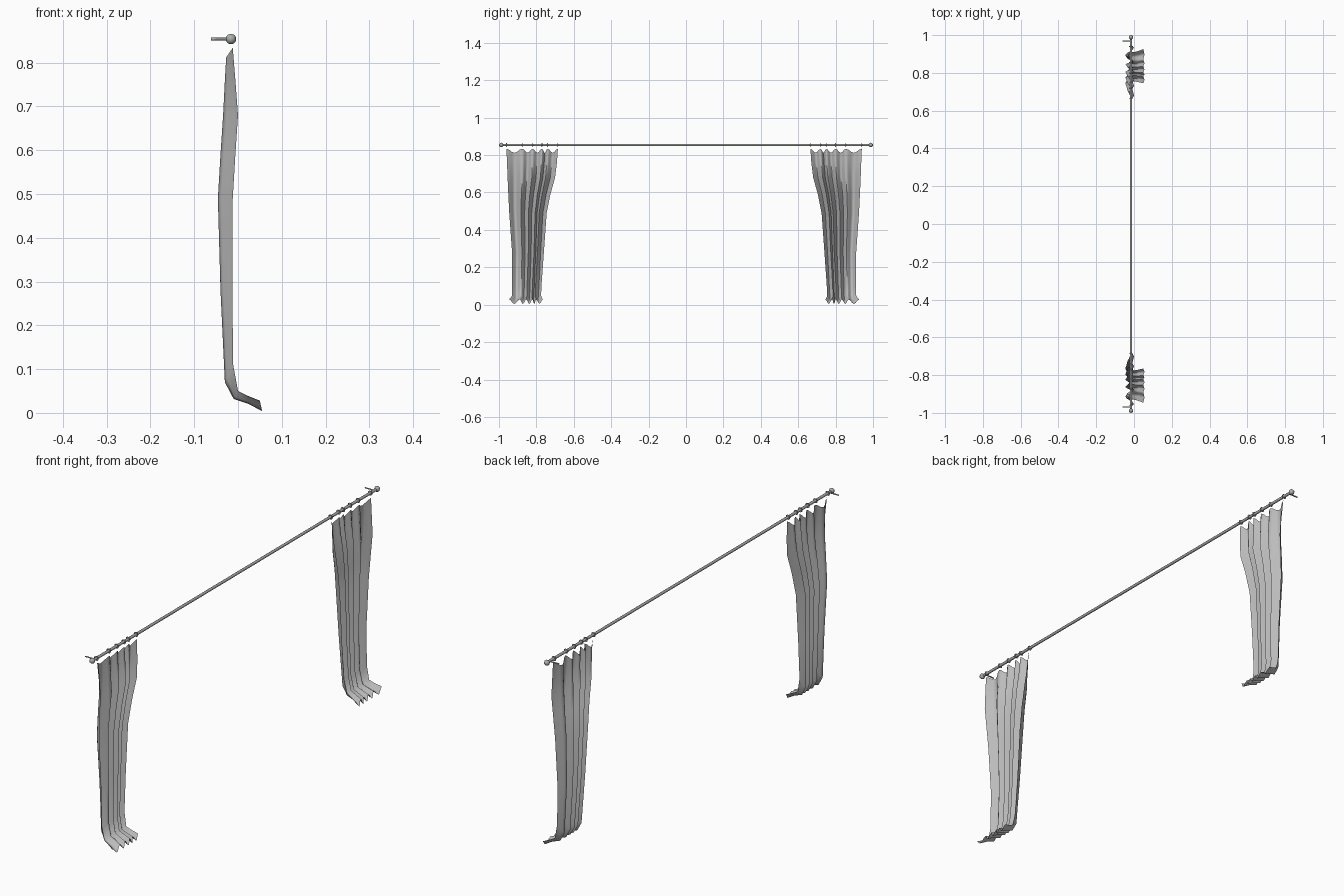
import bpy, math
from mathutils import Vector

cube = bpy.data.objects.get("Cube")
if cube:
    bpy.data.objects.remove(cube)


def material(name, rgb):
    m = bpy.data.materials.new(name)
    m.use_nodes = True
    m.diffuse_color = (*rgb, 1)
    m.node_tree.nodes["Principled BSDF"].inputs["Base Color"].default_value = (*rgb, 1)
    return m


cloth = material("grey cloth", (0.5, 0.5, 0.5))
metal = material("grey metal", (0.42, 0.43, 0.41))

ROD_X, ROD_Z, SHIFT = -0.016, 0.854, -0.01
HOOKS = [0, 0.31, 0.51, 0.69, 0.8, 1]
STEPS = 6
# Curtain rows: outer y, inner y, back fold (x, z), front fold (x, z)
ROWS = [
    (0.95, 0.675, (-0.027, 0.812), (-0.012, 0.834)),
    (0.947, 0.68, (-0.03, 0.76), (-0.006, 0.76)),
    (0.944, 0.69, (-0.034, 0.68), (0.0, 0.68)),
    (0.94, 0.715, (-0.04, 0.59), (-0.006, 0.59)),
    (0.935, 0.735, (-0.046, 0.49), (-0.012, 0.49)),
    (0.92, 0.75, (-0.04, 0.28), (-0.013, 0.28)),
    (0.92, 0.762, (-0.03, 0.07), (-0.011, 0.11)),
    (0.92, 0.765, (-0.01, 0.032), (0.0, 0.05)),
    (0.925, 0.762, (0.025, 0.02), (0.02, 0.04)),
    (0.936, 0.755, (0.055, 0.004), (0.05, 0.028)),
]


def finish(obj, name, mat, angle=60):
    obj.name = name
    obj.data.materials.append(mat)
    bpy.ops.object.select_all(action="DESELECT")
    obj.select_set(True)
    bpy.context.view_layer.objects.active = obj
    bpy.ops.object.shade_smooth_by_angle(angle=math.radians(angle))


def tube(name, start, end, radius, sides):
    a, b = Vector(start), Vector(end)
    bpy.ops.mesh.primitive_cylinder_add(
        vertices=sides, radius=radius, depth=(b - a).length, location=(a + b) / 2,
        rotation=(b - a).to_track_quat("Z", "Y").to_euler())
    finish(bpy.context.object, name, mat=metal)


def curtain(name, side):
    # Pleats come forward at each hook and fall back between hooks
    columns = []
    for a, b in zip(HOOKS, HOOKS[1:]):
        columns += [(a + (b - a) * i / STEPS, 0.5 + 0.5 * math.cos(2 * math.pi * i / STEPS))
                    for i in range(STEPS)]
    columns.append((1, 1))
    verts = []
    for outer, inner, back, front in ROWS:
        for u, fold in columns:
            p = Vector(back).lerp(Vector(front), fold)
            verts.append((p.x, side * (outer + (inner - outer) * u) + SHIFT, p.y))
    n = len(columns)
    faces = []
    for r in range(len(ROWS) - 1):
        for c in range(n - 1):
            quad = (r * n + c, r * n + c + 1, (r + 1) * n + c + 1, (r + 1) * n + c)
            faces.append(quad if side < 0 else quad[::-1])
    mesh = bpy.data.meshes.new(name)
    mesh.from_pydata(verts, [], faces)
    obj = bpy.data.objects.new(name, mesh)
    bpy.context.collection.objects.link(obj)
    finish(obj, name, cloth, 80)


# Rod across the full width
tube("rod", (ROD_X, -0.985, ROD_Z), (ROD_X, 0.985, ROD_Z), 0.006, 8)

for side, label in ((-1, "right"), (1, "left")):
    # Ball finial and wall bracket
    bpy.ops.mesh.primitive_uv_sphere_add(segments=8, ring_count=6, radius=0.012,
                                         location=(ROD_X, side * 0.988, ROD_Z))
    finish(bpy.context.object, label + "_finial", metal)
    tube(label + "_bracket", (-0.062, side * 0.97, ROD_Z), (ROD_X, side * 0.97, ROD_Z), 0.003, 6)
    # Curtain with a ring above each pleat
    curtain(label + "_curtain", side)
    for i, u in enumerate(HOOKS):
        y = side * (0.95 - 0.275 * u) + SHIFT
        bpy.ops.mesh.primitive_torus_add(
            location=(ROD_X, y, ROD_Z), rotation=(math.pi / 2, 0, 0),
            major_radius=0.009, minor_radius=0.002, major_segments=10, minor_segments=5)
        finish(bpy.context.object, f"{label}_ring_{i + 1}", metal)
